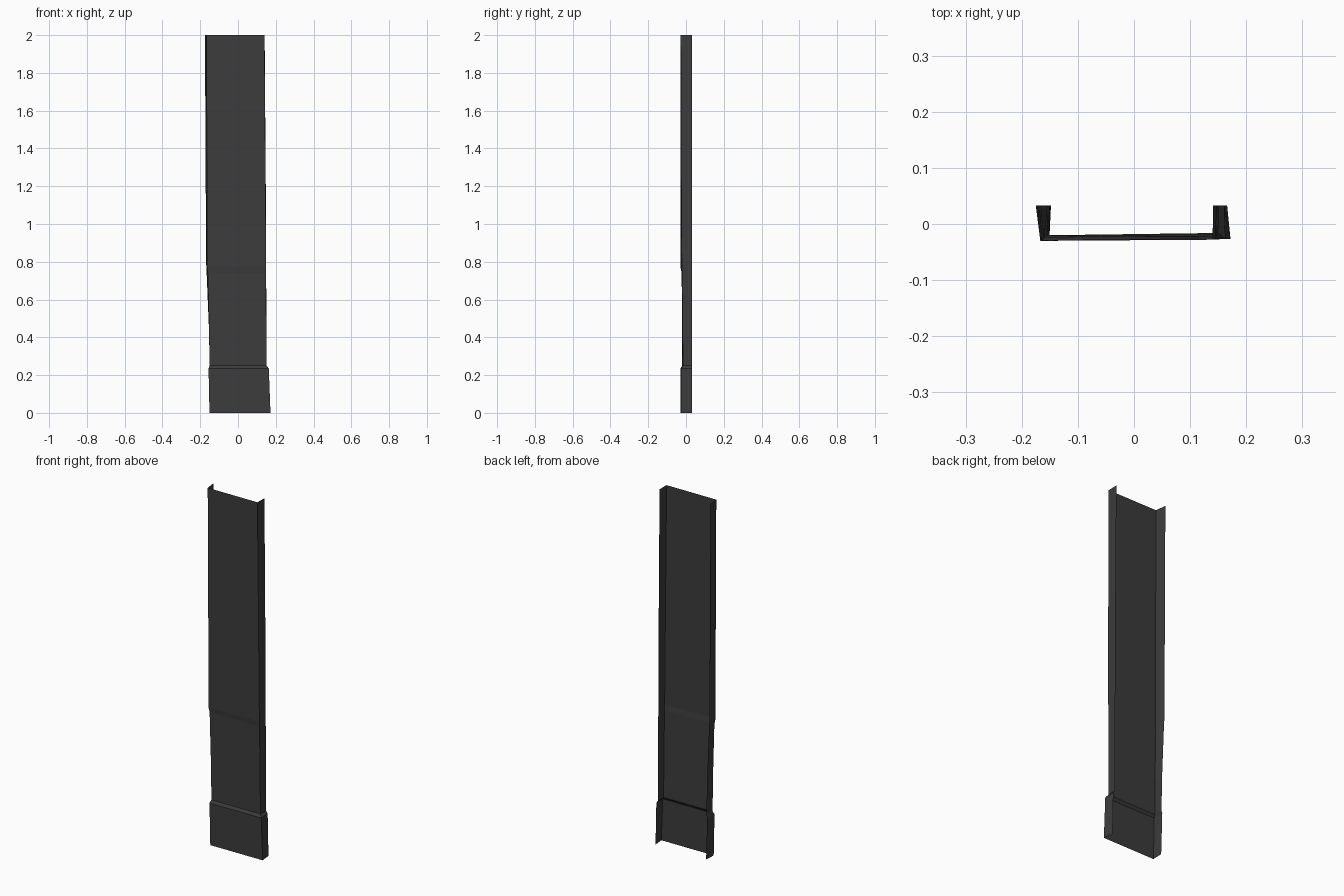
import bpy
import bmesh

cube = bpy.data.objects.get("Cube")
if cube:
    bpy.data.objects.remove(cube)

# Worn dark metal
metal = bpy.data.materials.new("dark_grey_metal")
metal.use_nodes = True
colour = (0.045, 0.045, 0.045, 1)
metal.diffuse_color = colour
metal.node_tree.nodes["Principled BSDF"].inputs["Base Color"].default_value = colour

BACK = 0.033


def channel(name, sections):
    """Loft an open-backed sheet channel through sections of
    (z, left back x, left front x, right front x, right back x, left y, right y)."""
    bm = bmesh.new()
    rows = []
    for z, lb, lf, rf, rb, yl, yr in sections:
        points = [(lb, BACK), (lf, yl), (rf, yr), (rb, BACK)]
        rows.append([bm.verts.new((x, y, z)) for x, y in points])
    for low, high in zip(rows, rows[1:]):
        for i in range(len(low) - 1):
            bm.faces.new((low[i], low[i + 1], high[i + 1], high[i]))
    mesh = bpy.data.meshes.new(name)
    bm.to_mesh(mesh)
    bm.free()
    mesh.materials.append(metal)
    obj = bpy.data.objects.new(name, mesh)
    bpy.context.collection.objects.link(obj)
    return obj


# Long leaning shaft with a small dent at one front corner
channel("shaft", [
    (0.25, -0.150, -0.151, 0.150, 0.151, -0.020, -0.016),
    (0.45, -0.154, -0.153, 0.150, 0.151, -0.021, -0.018),
    (0.74, -0.166, -0.160, 0.148, 0.149, -0.023, -0.021),
    (0.77, -0.168, -0.163, 0.148, 0.149, -0.029, -0.022),
    (1.20, -0.171, -0.164, 0.146, 0.147, -0.029, -0.025),
    (2.00, -0.175, -0.167, 0.140, 0.141, -0.030, -0.028),
])

# Wider foot with a sloping lip that closes onto the shaft
channel("foot", [
    (0.00, -0.148, -0.151, 0.172, 0.166, -0.030, -0.027),
    (0.235, -0.155, -0.156, 0.163, 0.161, -0.030, -0.027),
    (0.25, -0.150, -0.151, 0.150, 0.151, -0.020, -0.016),
])
